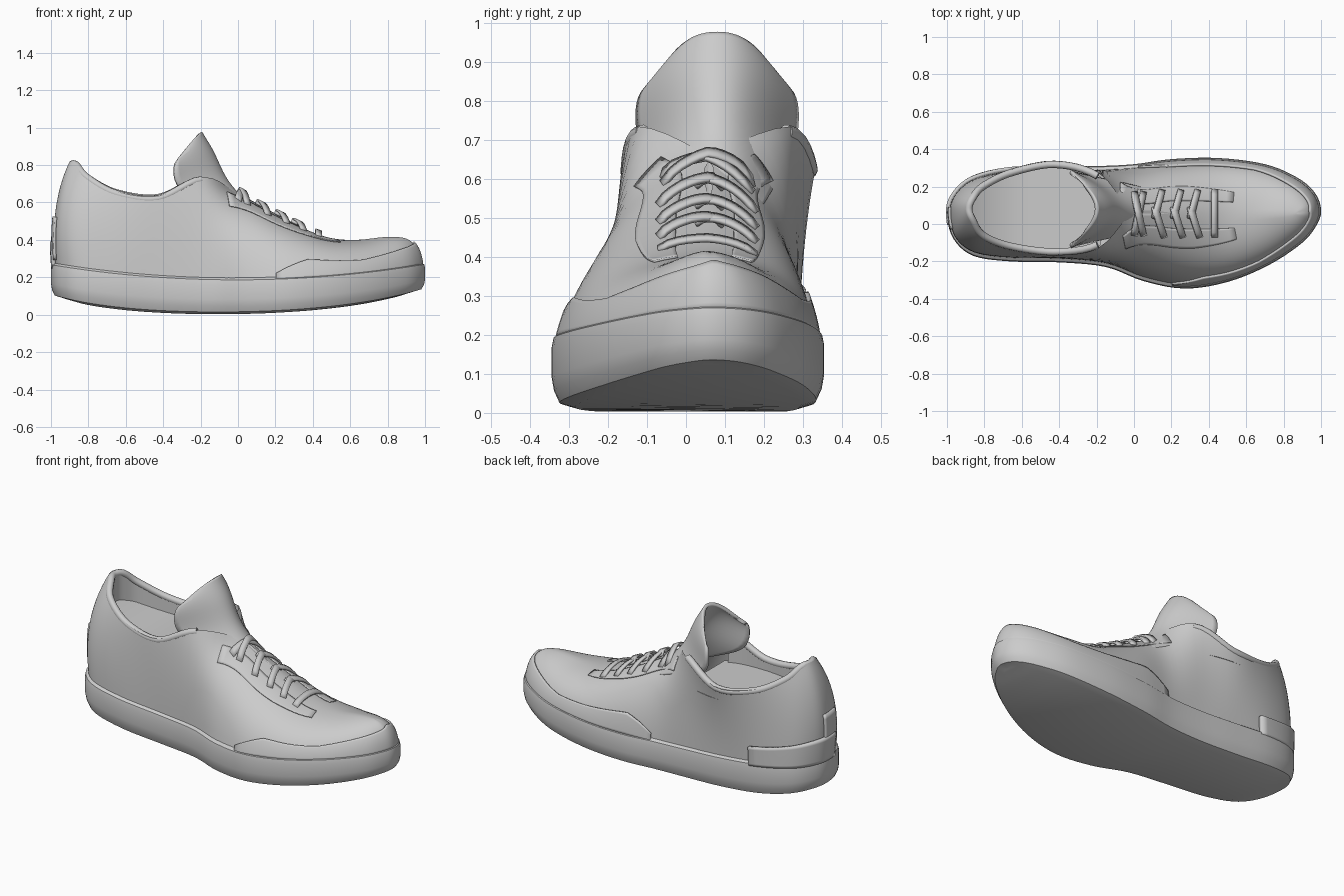
import bpy, bmesh, math
from mathutils import Vector
from mathutils.bvhtree import BVHTree

if "Cube" in bpy.data.objects:
    bpy.data.objects.remove(bpy.data.objects["Cube"])

# ---- Closed control loops: heel -> -y side -> toe -> +y side
OUTLINE = [(-1, .05), (-.965, -.08), (-.86, -.17), (-.66, -.2), (-.4, -.205), (-.15, -.23),
           (.05, -.305), (.27, -.345), (.5, -.31), (.72, -.22), (.9, -.1), (.98, 0),
           (1, .08), (.965, .17), (.87, .25), (.7, .32), (.45, .353), (.2, .347),
           (0, .32), (-.2, .31), (-.45, .31), (-.7, .3), (-.88, .25), (-.975, .155)]
# collar edge over the rear, centre ridge over the front
RIDGE = [(0, .06, .65), (.22, .06, .53), (.45, .055, .42), (.62, .05, .4), (.78, .05, .415), (.855, .055, .415)]
COLLAR_A = [(-.9, .08, .82), (-.88, .02, .812), (-.82, -.07, .745), (-.66, -.135, .66),
            (-.42, -.165, .635), (-.18, -.12, .735)]
COLLAR_B = [(-.18, .265, .735), (-.42, .335, .64), (-.66, .29, .665), (-.82, .21, .745), (-.88, .14, .812)]
TOP = COLLAR_A + RIDGE + [(.87, .06, .412)] + RIDGE[::-1] + COLLAR_B
# how far each rib leans in, and how high its shoulder sits
LEAN = ([(-.35, .6)] * 2 + [(-.1, .6)] + [(.1, .6)] * 3 + [(.17, .84)] * 2 + [(.12, .95)] * 9
        + [(.1, .88)] * 2 + [(0, .7)] + [(.2, .6)] * 2 + [(-.1, .6), (-.35, .6)])
N = 24
SUB = 5


def loop(pts, u):
    i = math.floor(u)
    f = u - i
    a, b, c, d = (Vector(pts[(i + k) % N]) for k in (-1, 0, 1, 2))
    return .5 * (2 * b + (c - a) * f + (2 * a - 5 * b + 4 * c - d) * f * f + (3 * b - a - 3 * c + d) * f ** 3)


def sole_top(x):
    return .2 + .08 * x * x


def sole_bottom(x):
    return .003 + .075 * (x + .12) ** 2 + .03 * x ** 4


def inset(u, d):
    p = loop(OUTLINE, u)
    t = (loop(OUTLINE, u + .05) - loop(OUTLINE, u - .05)).normalized()
    return p + Vector((-t.y, t.x)) * d


def surf(u, t):
    b = inset(u, .02)
    base = Vector((b.x, b.y, sole_top(b.x) - .015))
    top = loop(TOP, u)
    f, g = loop(LEAN, u)
    mid = Vector((base.x + f * (top.x - base.x), base.y + f * (top.y - base.y), base.z + g * (top.z - base.z)))
    return base * (1 - t) ** 2 + mid * 2 * t * (1 - t) + top * t * t


def make(name, verts, faces, merge=0, solid=0, offset=-1, subsurf=0, angle=40):
    me = bpy.data.meshes.new(name)
    me.from_pydata([tuple(v) for v in verts], [], faces)
    if merge:
        bm = bmesh.new()
        bm.from_mesh(me)
        bmesh.ops.remove_doubles(bm, verts=bm.verts, dist=merge)
        bm.to_mesh(me)
        bm.free()
    ob = bpy.data.objects.new(name, me)
    bpy.context.collection.objects.link(ob)
    if subsurf:
        ob.modifiers.new("smooth", 'SUBSURF').levels = subsurf
        ob.modifiers["smooth"].render_levels = subsurf
    if solid:
        m = ob.modifiers.new("thickness", 'SOLIDIFY')
        m.thickness, m.offset = solid, offset
    bpy.ops.object.select_all(action='DESELECT')
    bpy.context.view_layer.objects.active = ob
    ob.select_set(True)
    bpy.ops.object.shade_smooth_by_angle(angle=math.radians(angle))
    return ob


def grid_faces(nu, nv, closed=False):
    return [(j * nu + i, j * nu + (i + 1) % nu, (j + 1) * nu + (i + 1) % nu, (j + 1) * nu + i)
            for j in range(nv - 1) for i in range(nu if closed else nu - 1)]


def patch(name, u0, u1, low, high, thick):
    nu, nv = int((u1 - u0) * 5) + 3, 9
    us = [u0 + (u1 - u0) * i / (nu - 1) for i in range(nu)]
    verts = [surf(u, low(u) + (high(u) - low(u)) * j / (nv - 1)) for j in range(nv) for u in us]
    return make(name, verts, grid_faces(nu, nv), solid=thick, offset=.8)


# ---- Sole: stacked outline rings, strip cap underneath (the upper covers the top)
M = N * SUB
verts = []
rings = [(.06, 0), (.02, .06), (.006, .22), (0, .4), (0, .8), (.005, .93), (.025, 1)]
for d, h in rings:
    for i in range(M):
        p = inset(i / SUB, d)
        q = loop(OUTLINE, i / SUB)
        verts.append((p.x, p.y, sole_bottom(q.x) * (1 - h) + sole_top(q.x) * h))
faces = grid_faces(M, len(rings), True)
for i in range(M // 2):
    faces.append(list(dict.fromkeys((i, i + 1, (M - i - 1) % M, (M - i) % M)))[::-1])
make("sole", verts, faces)

# ---- Upper: ribs from the sole to the collar and centre ridge
NV = 15
verts = [surf(i / SUB, j / (NV - 1)) for j in range(NV) for i in range(M)]
upper = make("upper", verts, grid_faces(M, NV, True), merge=.004)

# ---- Insole: strips across the opening, a little below the collar
verts = []
for i in range(0, 26):
    for s in (1, -1):
        p = loop(TOP, s * i / 5 if s > 0 else 24 - i / 5)
        z = .56 + .9 * max(0, -.55 - p.x) ** 2
        verts.append((max(p.x, -.87), p.y * .96, z))
make("insole", verts, [(2 * i, 2 * i + 2, 2 * i + 3, 2 * i + 1) for i in range(25)], merge=.002)

# ---- Stitched-on panels
patch("toe_guard", 6.7, 17.9, lambda u: 0,
      lambda u: .05 + .17 * min(1, (u - 6.7) / .8, (17.9 - u) / .8) + .4 * max(0, 1 - abs(u - 12) / 3.2), .012)
patch("heel_counter", 20.7, 24.4, lambda u: -.02, lambda u: .2, .022)
patch("heel_tab", 23.6, 24.6, lambda u: .05, lambda u: .42, .014)
patch("eyestay_outer", 5.6, 8.4, lambda u: .66 + .06 * max(0, u - 7.3), lambda u: .86, .006)
patch("eyestay_inner", 15.6, 18.4, lambda u: .66 + .06 * max(0, 16.7 - u), lambda u: .86, .006)

# ---- Padded collar roll
cu = bpy.data.curves.new("collar", 'CURVE')
cu.dimensions = '3D'
cu.bevel_depth, cu.bevel_resolution, cu.use_fill_caps = .02, 3, True
sp = cu.splines.new('POLY')
us = [19 + i / 6 for i in range(61)]
sp.points.add(len(us) - 1)
for pt, u in zip(sp.points, us):
    p = loop(TOP, u)
    c = Vector((-.5, .08, p.z))
    p += (c - p).normalized() * .017
    pt.co = (p.x, p.y, p.z - .014, 1)
sp.use_smooth = True
bpy.context.collection.objects.link(bpy.data.objects.new("collar", cu))

# ---- Collar lining: inner wall from the roll down to the insole
verts = []
for h in range(4):
    for u in us:
        p = loop(TOP, u)
        p += (Vector((-.5, .08, p.z)) - p).normalized() * .033
        low = .56 + .9 * max(0, -.55 - p.x) ** 2
        verts.append((p.x, p.y, p.z - .014 + (low - p.z) * h / 3))
make("collar_lining", verts, grid_faces(len(us), 4))

# ---- Tongue: arched sheet wrapping back at its edges (x, z, half width, back, drop)
rows = [(.12, .54, .11, .03, .03), (-.02, .67, .16, .12, .06), (-.075, .76, .2, .25, .1),
        (-.12, .87, .215, .22, .1), (-.165, .94, .2, .165, .11), (-.19, .98, .165, .12, .13)]
verts = []
for x, z, w, back, drop in rows:
    for i in range(9):
        s = i / 4 - 1
        verts.append((x - back * s * s, .08 + w * s, z - drop * abs(s) ** 2.5))
make("tongue", verts, grid_faces(9, len(rows)), solid=.02, subsurf=2)

# ---- Laces: flat straps draped on the upper
bm = bmesh.new()
bm.from_mesh(upper.data)
tree = BVHTree.FromBMesh(bm)


def lace(name, a, b, lift, width=.034):
    a, b = Vector(a), Vector(b)
    d = (b - a).normalized()
    side = Vector((-d.y, d.x)) * width / 2
    n = 11
    verts = []
    for s in (-1, 1):
        for i in range(n):
            t = i / (n - 1)
            p = a.lerp(b, t) + side * s
            hit = tree.ray_cast(Vector((p.x, p.y, 2)), Vector((0, 0, -1)))[0]
            z = hit.z if hit else .65
            verts.append((p.x, p.y, z + .004 + lift * math.sin(math.pi * t) ** .5))
    make(name, verts, grid_faces(n, 2), solid=.012, offset=0)


lace("lace_cross_a", (0, -.06), (.05, .17), .02)
lace("lace_cross_b", (.05, -.06), (0, .17), .03)
for k, x in enumerate((.11, .21, .3)):
    lace(f"lace_upper_{k}", (x, .03), (x + .04, .18), .02)
    lace(f"lace_lower_{k}", (x + .05, -.07), (x, .09), .024)
lace("lace_bar", (.43, -.07), (.43, .18), .018)
bm.free()
